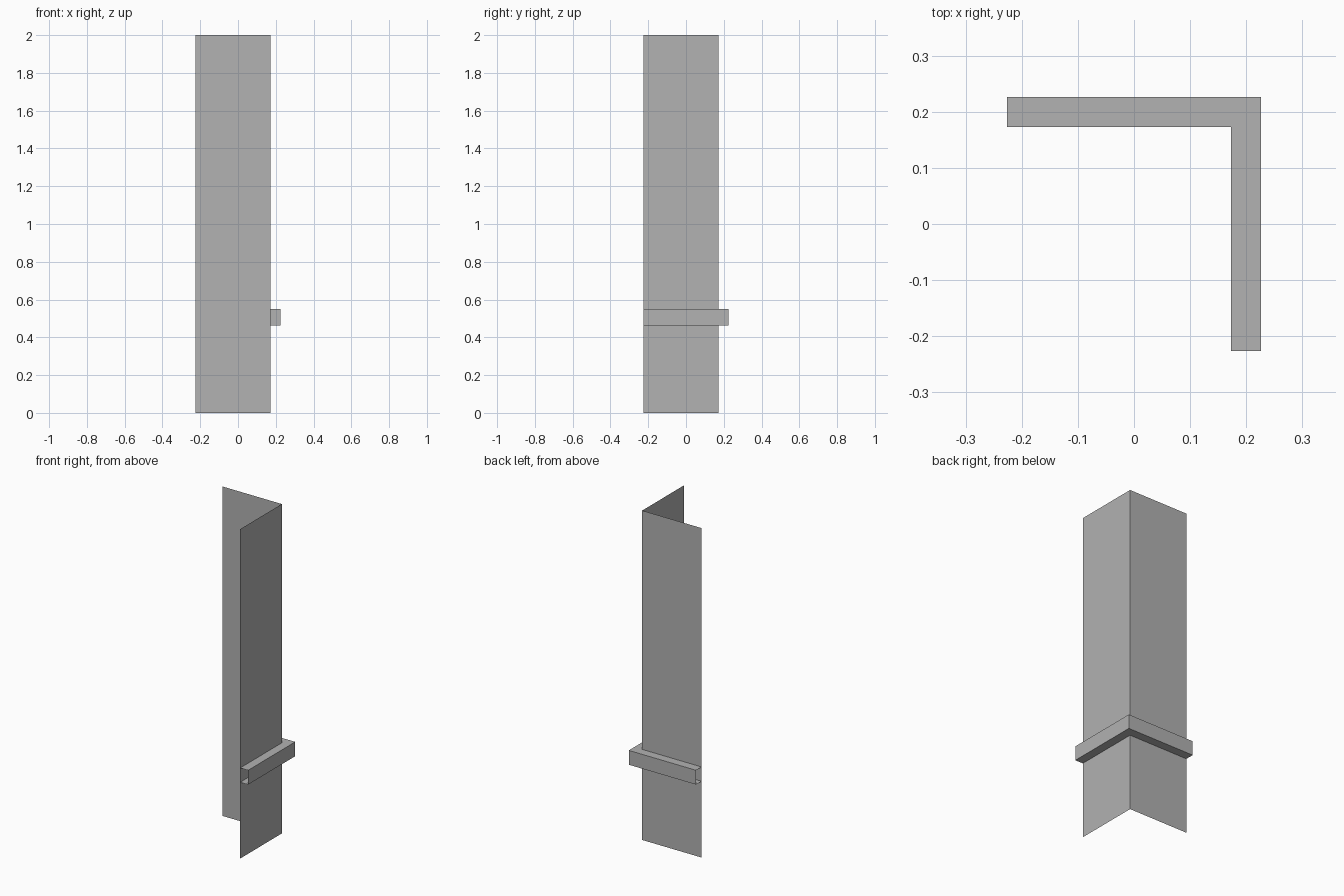
import bpy

if "Cube" in bpy.data.objects:
    bpy.data.objects.remove(bpy.data.objects["Cube"])

END = -0.226    # free ends of both legs of the corner
WALL = 0.173    # wall plane
OUT = 0.226     # outer face of the rail

grey = bpy.data.materials.new("dark_grey")
grey.diffuse_color = (0.445, 0.445, 0.445, 1)
grey.use_nodes = True
grey.node_tree.nodes["Principled BSDF"].inputs["Base Color"].default_value = grey.diffuse_color


def sweep_corner(name, profile):
    """Sweep an open (offset, height) profile round the L-shaped corner."""
    verts, faces = [], []
    for o, z in profile:
        verts += [(END, o, z), (o, o, z), (o, END, z)]
    for i in range(len(profile) - 1):
        for j in range(2):
            a, b = i * 3 + j, (i + 1) * 3 + j
            faces.append((a, b, b + 1, a + 1))
    mesh = bpy.data.meshes.new(name)
    mesh.from_pydata(verts, [], faces)
    mesh.materials.append(grey)
    obj = bpy.data.objects.new(name, mesh)
    bpy.context.collection.objects.link(obj)
    return obj


# Two thin wall sheets meeting at the corner
sweep_corner("corner_wall", [(WALL, 0), (WALL, 2)])

# Open-ended rail wrapped round the outside
sweep_corner("outer_rail", [(WALL, 0.463), (OUT, 0.463), (OUT, 0.55), (WALL, 0.55)])
